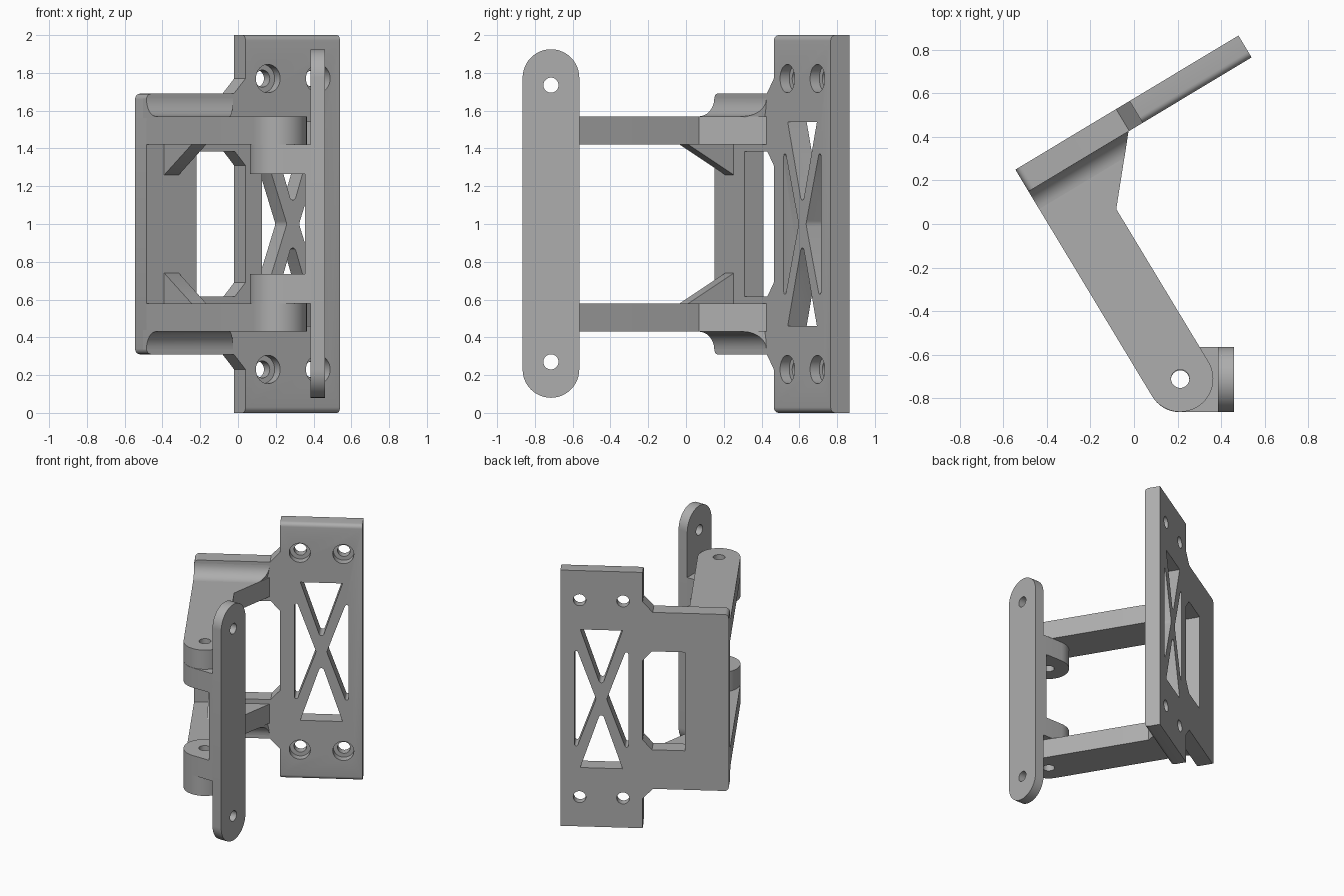
import bpy, bmesh
from math import cos, sin, pi, radians
from mathutils import Matrix, Vector

if "Cube" in bpy.data.objects:
    bpy.data.objects.remove(bpy.data.objects["Cube"])

grey = bpy.data.materials.new("plain grey")
grey.use_nodes = True
grey.diffuse_color = (0.42, 0.42, 0.42, 1)
grey.node_tree.nodes["Principled BSDF"].inputs["Base Color"].default_value = grey.diffuse_color

# Axes: the wall plate is turned; "along" runs along it, "out" points away from its face
TURN = radians(31)
ALONG = Vector((cos(TURN), sin(TURN), 0))
OUT = Vector((sin(TURN), -cos(TURN), 0))
X, Y, UP = Vector((1, 0, 0)), Vector((0, 1, 0)), Vector((0, 0, 1))
CORNER = Vector((-0.545, 0.25, 0))


def frame(a, b, c, origin=Vector()):
    m = Matrix((a, b, c)).transposed().to_4x4()
    m.translation = origin
    return m


PLATE = frame(ALONG, UP, OUT, CORNER)
PLAN = frame(ALONG, OUT, UP, CORNER)
SIDE = frame(OUT, UP, ALONG, CORNER)
BAR = frame(Y, UP, X)
WORLD = Matrix.Identity(4)


def arc(cx, cy, r, start, end, n=24):
    angles = [radians(start + (end - start) * i / n) for i in range(n + 1)]
    return [(cx + r * cos(t), cy + r * sin(t)) for t in angles]


def circle(cx, cy, r, n=32):
    return arc(cx, cy, r, 0, 360, n)[:-1]


def prism(name, pts, low, high, axes, skew=None, rounded=None, radius=0.03):
    """Extrude a profile; optionally skew its far end or round chosen edges."""
    bm = bmesh.new()
    n = len(pts)
    a = [bm.verts.new((x, y, low)) for x, y in pts]
    b = [bm.verts.new((x, y, skew(x) if skew else high)) for x, y in pts]
    bm.faces.new(a[::-1])
    bm.faces.new(b)
    for i in range(n):
        j = (i + 1) % n
        bm.faces.new((a[i], a[j], b[j], b[i]))
    if rounded:
        edges = [e for e in bm.edges if rounded(e.verts[0].co, e.verts[1].co)]
        bmesh.ops.bevel(bm, geom=edges, offset=radius, segments=5,
                        profile=0.5, affect='EDGES')
    bm.transform(axes)
    bmesh.ops.recalc_face_normals(bm, faces=bm.faces)
    mesh = bpy.data.meshes.new(name)
    bm.to_mesh(mesh)
    bm.free()
    mesh.materials.append(grey)
    ob = bpy.data.objects.new(name, mesh)
    bpy.context.collection.objects.link(ob)
    return ob


def cut(ob, cutters):
    bpy.context.view_layer.objects.active = ob
    for c in cutters:
        mod = ob.modifiers.new("cut", 'BOOLEAN')
        mod.operation = 'DIFFERENCE'
        mod.solver = 'EXACT'
        mod.object = c
        bpy.ops.object.modifier_apply(modifier=mod.name)
        bpy.data.objects.remove(c)


def smooth(ob):
    bpy.ops.object.select_all(action='DESELECT')
    ob.select_set(True)
    bpy.context.view_layer.objects.active = ob
    bpy.ops.object.shade_smooth_by_angle(angle=radians(30))


def mirror_z(pts):
    return [(x, 2 - y) for x, y in pts]


parts = []

# Wall plate: tall mounting half and shorter hinge half
THICK, LENGTH, STEP = 0.117, 1.196, 0.612
upper = [(LENGTH, 2), (STEP, 2), (STEP, 1.77), (0.54, 1.69), (0, 1.69)]
outline = upper + mirror_z(upper)[::-1]


def plate_edges(p, q):
    top_front = p.z > 0.1 and q.z > 0.1 and p.y == q.y and p.y in (0, 2)
    end_corner = p.x == 0 and q.x == 0 and p.y == q.y
    return top_front or end_corner


plate = prism("wall_plate", outline, 0, THICK, PLATE, rounded=plate_edges)

# Window, cross-braced openings and counterbored screw holes
window = [(0.31, 0.615), (0.545, 0.615), (STEP, 0.69),
          (STEP, 1.31), (0.545, 1.385), (0.31, 1.385)]
MID = 0.905
end_gap = [(MID - 0.15, 1.54)] + arc(MID, 1.145, 0.018, 200, 340, 6) + [(MID + 0.15, 1.54)]
left_gap = (arc(0.726, 1.36, 0.012, 20, 180, 6) + arc(0.726, 0.64, 0.012, 180, 340, 6)
            + [(0.862, 0.985), (0.866, 1), (0.862, 1.015)])
right_gap = [(2 * MID - x, y) for x, y in left_gap]
gaps = [window, end_gap, mirror_z(end_gap), left_gap, right_gap]
cutters = [prism("cutter", g, -0.1, 0.3, PLATE) for g in gaps]
for u in (0.751, 1.06):
    for z in (0.23, 1.77):
        cutters.append(prism("cutter", circle(u, z, 0.045), -0.1, 0.3, PLATE))
        cutters.append(prism("cutter", circle(u, z, 0.075), 0.06, 0.3, PLATE))
cut(plate, cutters)
parts.append(plate)

# Hinge arms with outer fillets and inner gussets
R, PIN_U, PIN_V = 0.152, 0.154, 1.214
pin = PLAN @ Vector((PIN_U, PIN_V, 0))
arm_shape = ([(0, 0.08), (0.536, 0.08), (0.536, THICK), (2 * R, 0.394)]
             + arc(PIN_U, PIN_V, R, 0, 180))
fillet = [(0.08, 1.56), (0.08, 1.665), (THICK, 1.665)]
fillet += arc(THICK + 0.095, 1.665, 0.095, 180, 270, 10) + [(THICK + 0.095, 1.56)]
gusset = [(0.08, 1.43), (0.08, 1.26), (THICK, 1.26), (0.397, 1.42), (0.397, 1.43)]


def arm_side(v):
    return 0.536 - max(v - THICK, 0) * 0.83


for level, low, flip in (("upper", 1.42, list), ("lower", 0.43, mirror_z)):
    arm = prism(level + "_arm", arm_shape, low, low + 0.15, PLAN)
    cut(arm, [prism("cutter", circle(PIN_U, PIN_V, 0.042), 0, 2, PLAN)])
    parts.append(arm)
    parts.append(prism(level + "_fillet", flip(fillet), 0, 0.5, SIDE, skew=arm_side))
    parts.append(prism(level + "_gusset", flip(gusset), 0.11, 0.2, SIDE))

# Front bar with rounded ends, two holes and a thin inner pad
BAR_Y, BAR_R = -0.715, 0.15
bar_shape = arc(BAR_Y, 1.775, BAR_R, 0, 180) + arc(BAR_Y, 0.23, BAR_R, 180, 360)
bar = prism("front_bar", bar_shape, 0.385, 0.46, BAR)
cut(bar, [prism("cutter", circle(BAR_Y, z, 0.04), 0, 1, BAR) for z in (0.27, 1.735)])
parts.append(bar)
y0, y1 = BAR_Y - BAR_R, BAR_Y + BAR_R
parts.append(prism("bar_pad", [(y0, 0.6), (y1, 0.6), (y1, 1.4), (y0, 1.4)], 0.355, 0.39, BAR))

# Hinge lugs joining the bar to the arms
lug_shape = arc(pin.x, BAR_Y, BAR_R, 90, 270) + [(0.39, y0), (0.39, y1)]
for level, low in (("upper", 1.265), ("lower", 0.58)):
    lug = prism(level + "_lug", lug_shape, low, low + 0.155, WORLD)
    cut(lug, [prism("cutter", circle(pin.x, BAR_Y, 0.042), 0, 2, WORLD)])
    parts.append(lug)

for part in parts:
    smooth(part)
